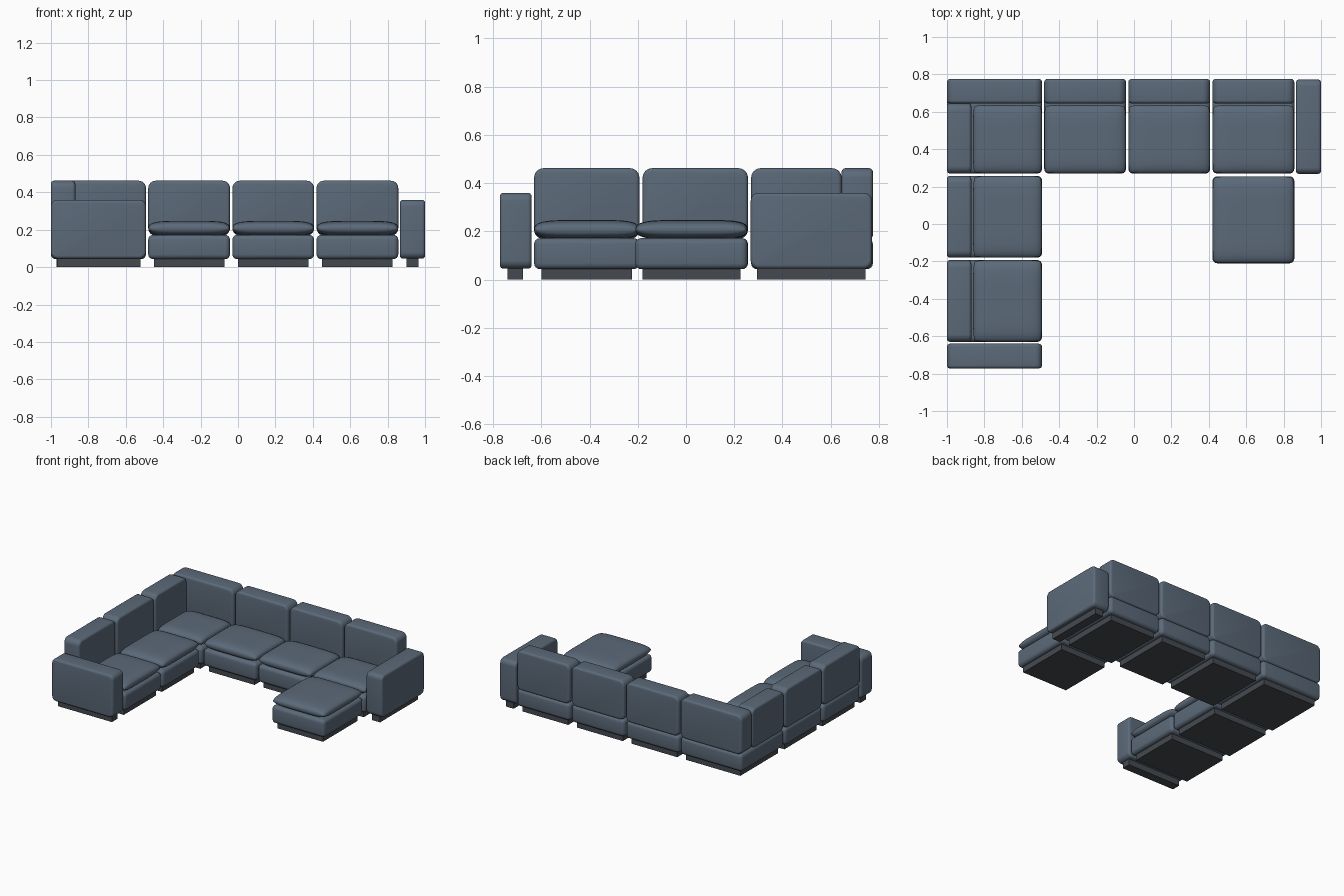
import bpy, bmesh, math

if "Cube" in bpy.data.objects:
    bpy.data.objects.remove(bpy.data.objects["Cube"])


def material(name, rgb):
    m = bpy.data.materials.new(name)
    m.diffuse_color = (*rgb, 1)
    m.use_nodes = True
    m.node_tree.nodes["Principled BSDF"].inputs["Base Color"].default_value = m.diffuse_color
    return m


FABRIC = material("slate fabric", (0.105, 0.143, 0.19))
PLINTH = material("dark plinth", (0.06, 0.068, 0.08))


def finish(bm, name, mat, angle=40):
    bmesh.ops.recalc_face_normals(bm, faces=bm.faces)
    me = bpy.data.meshes.new(name)
    bm.to_mesh(me)
    bm.free()
    me.materials.append(mat)
    ob = bpy.data.objects.new(name, me)
    bpy.context.collection.objects.link(ob)
    bpy.ops.object.select_all(action='DESELECT')
    ob.select_set(True)
    bpy.context.view_layer.objects.active = ob
    bpy.ops.object.shade_smooth_by_angle(angle=math.radians(angle))
    return ob


def block(name, x, y, z, mat=FABRIC, axis=None, r1=0.04, r2=0.016):
    """Box; edges along `axis` get the large radius r1, then all rims get r2."""
    bm = bmesh.new()
    bmesh.ops.create_cube(bm, size=1)
    for v in bm.verts:
        for i, (a, b) in enumerate((x, y, z)):
            v.co[i] = (a + b) / 2 + v.co[i] * (b - a)
    if axis is not None:
        along = [e for e in bm.edges
                 if abs((e.verts[1].co - e.verts[0].co).normalized()[axis]) > 0.9]
        bmesh.ops.bevel(bm, geom=along, offset=r1, segments=6, profile=0.5, affect='EDGES')
        rims = [e for e in bm.edges if e.calc_face_angle(0) > 1.0]
        bmesh.ops.bevel(bm, geom=rims, offset=r2, segments=4, profile=0.5, affect='EDGES')
    return finish(bm, name, mat)


def cushion(name, x, y, zc=0.207, half=0.04, n=24):
    """Puffy seat cushion: two domed sheets meeting at a seam."""
    bm = bmesh.new()
    cx, cy = sum(x) / 2, sum(y) / 2
    hx, hy = (x[1] - x[0]) / 2, (y[1] - y[0]) / 2
    for side in (1, -1):
        rows = []
        for i in range(n + 1):
            u = math.sin((i / n - 0.5) * math.pi)
            row = []
            for j in range(n + 1):
                v = math.sin((j / n - 0.5) * math.pi)
                h = half * max(0, (1 - abs(u) ** 5) * (1 - abs(v) ** 5)) ** 0.38
                row.append(bm.verts.new((cx + hx * u * (1 - 0.04 * v ** 8),
                                         cy + hy * v * (1 - 0.04 * u ** 8),
                                         zc + side * h)))
            rows.append(row)
        for i in range(n):
            for j in range(n):
                bm.faces.new((rows[i][j], rows[i + 1][j], rows[i + 1][j + 1], rows[i][j + 1]))
    bmesh.ops.remove_doubles(bm, verts=bm.verts, dist=1e-5)
    return finish(bm, name, FABRIC, 60)


def base(name, x, y, inset=0.03):
    block(name + "_plinth", (x[0] + inset, x[1] - inset),
          (y[0] + inset, y[1] - inset), (0, 0.06), PLINTH)
    block(name + "_base", x, y, (0.043, 0.172), axis=2, r1=0.025, r2=0.025)


BACK_Z = (0.168, 0.462)
ARM_Z = (0.045, 0.36)

# back row: three straight modules
for k, x0 in enumerate((-0.48, -0.03, 0.42)):
    x, n = (x0, x0 + 0.437), f"rear_{k + 1}"
    base(n, x, (0.27, 0.775))
    cushion(n + "_seat", x, (0.27, 0.636))
    block(n + "_back", x, (0.645, 0.775), BACK_Z, axis=1)

# left row: two straight modules
for k, y0 in enumerate((-0.63, -0.18)):
    y, n = (y0, y0 + 0.437), f"left_{k + 1}"
    base(n, (-1, -0.492), y)
    cushion(n + "_seat", (-0.86, -0.492), y)
    block(n + "_back", (-1, -0.87), y, BACK_Z, axis=0)

# corner module with two backs
base("corner", (-1, -0.492), (0.27, 0.775))
cushion("corner_seat", (-0.86, -0.492), (0.27, 0.636))
block("corner_rear_back", (-1, -0.492), (0.645, 0.775), BACK_Z, axis=1)
block("corner_side_back", (-1, -0.87), (0.27, 0.645), BACK_Z, axis=0)

# ottoman
base("ottoman", (0.42, 0.857), (-0.21, 0.255))
cushion("ottoman_seat", (0.42, 0.857), (-0.21, 0.255))

# arms on narrow plinths
block("right_arm", (0.866, 1.0), (0.268, 0.772), ARM_Z, axis=0, r1=0.035)
block("right_arm_plinth", (0.9, 0.965), (0.295, 0.745), (0, 0.06), PLINTH)
block("left_arm", (-1, -0.492), (-0.772, -0.64), ARM_Z, axis=1, r1=0.035)
block("left_arm_plinth", (-0.965, -0.522), (-0.74, -0.675), (0, 0.06), PLINTH)
